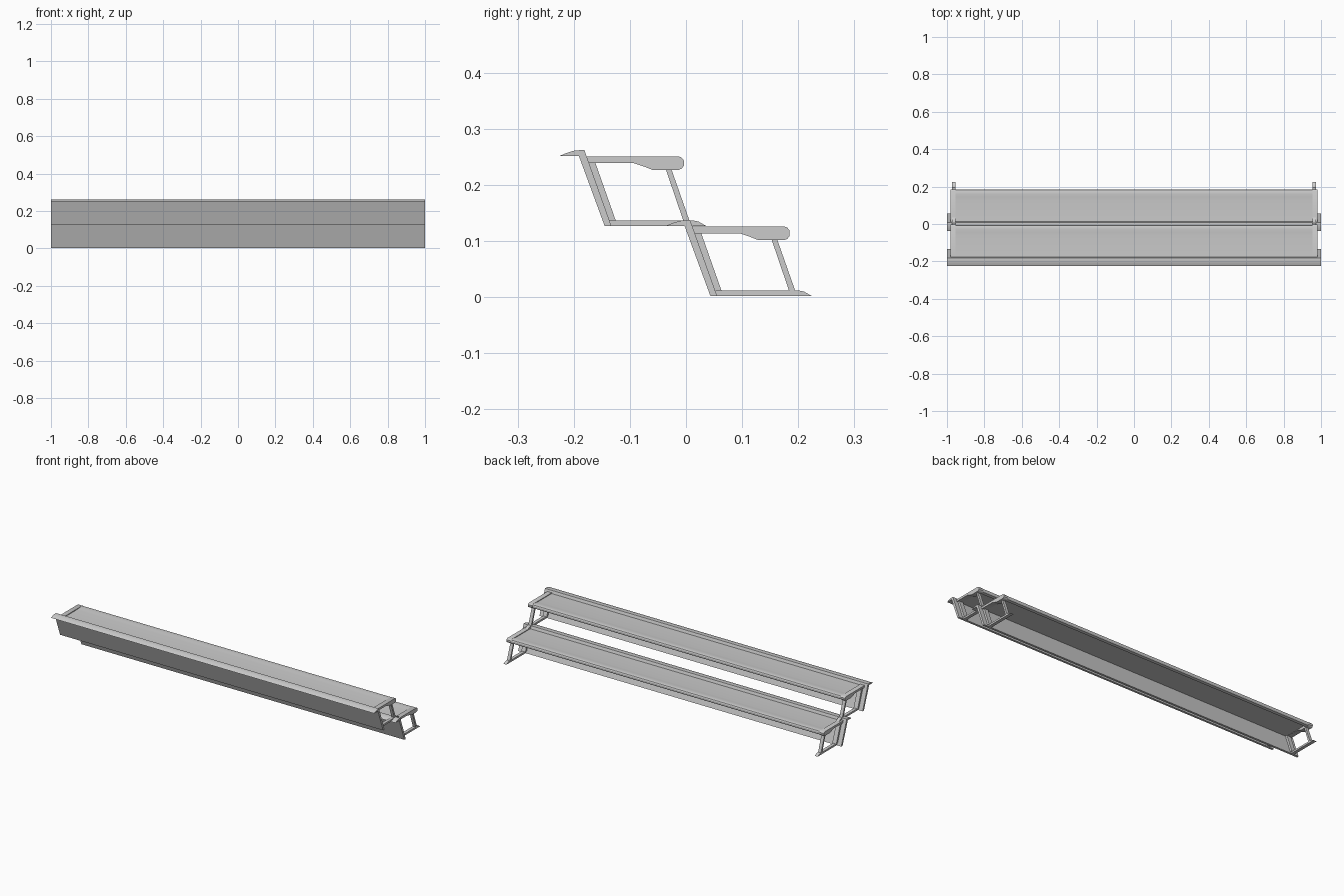
import bpy, bmesh
from mathutils import Vector

cube = bpy.data.objects.get("Cube")
if cube:
    bpy.data.objects.remove(cube, do_unlink=True)

metal = bpy.data.materials.new("grey_metal")
metal.use_nodes = True
GREY = (0.6, 0.6, 0.6, 1)
metal.diffuse_color = GREY
metal.node_tree.nodes["Principled BSDF"].inputs["Base Color"].default_value = GREY

RISE, RUN = 0.125, 0.1885      # step from one tier to the next


def extrude(name, profile, x0, x1, tier):
    """Extrude a (y, z) profile along x, dropped to its tier."""
    bm = bmesh.new()
    dy, dz = tier * RUN, -tier * RISE
    face = bm.faces.new([bm.verts.new((x0, y + dy, z + dz)) for y, z in profile])
    ext = bmesh.ops.extrude_face_region(bm, geom=[face])
    moved = [v for v in ext["geom"] if isinstance(v, bmesh.types.BMVert)]
    bmesh.ops.translate(bm, verts=moved, vec=Vector((x1 - x0, 0, 0)))
    bmesh.ops.recalc_face_normals(bm, faces=bm.faces)
    mesh = bpy.data.meshes.new(name)
    bm.to_mesh(mesh)
    bm.free()
    mesh.materials.append(metal)
    ob = bpy.data.objects.new(name, mesh)
    bpy.context.collection.objects.link(ob)
    bpy.ops.object.select_all(action='DESELECT')
    ob.select_set(True)
    bpy.context.view_layer.objects.active = ob
    bpy.ops.object.shade_smooth_by_angle()
    return ob


def ends(name, profile, x0, x1, tier):
    """The same part at both ends of a bench."""
    extrude("left_" + name, profile, x0, x1, tier)
    extrude("right_" + name, profile, -x1, -x0, tier)


# sloped riser sheet with its curved front lip
riser = [(-0.225, 0.252), (-0.213, 0.257), (-0.2, 0.261), (-0.19, 0.262),
         (-0.181, 0.262), (-0.133, 0.127), (-0.145, 0.127), (-0.191, 0.252)]
# tread sheet, rising into a rounded rear nosing
nose = [(-0.06, 0.247), (-0.045, 0.2485), (-0.03, 0.25), (-0.013, 0.25), (-0.008, 0.248),
        (-0.005, 0.243), (-0.005, 0.235), (-0.008, 0.23), (-0.013, 0.228)]
tread = [(-0.178, 0.247)] + nose + [(-0.024, 0.228), (-0.024, 0.241), (-0.175, 0.241)]
# end bracket that carries the tread
bracket = [(-0.178, 0.251), (-0.013, 0.251), (-0.008, 0.249), (-0.004, 0.244),
           (-0.004, 0.234), (-0.008, 0.229), (-0.013, 0.227), (-0.06, 0.227),
           (-0.075, 0.233), (-0.093, 0.239), (-0.173, 0.239)]
# frame bars under each end
front_leg = [(-0.176, 0.241), (-0.162, 0.241), (-0.125, 0.136), (-0.138, 0.136)]
rear_leg = [(-0.036, 0.228), (-0.026, 0.228), (0.006, 0.137), (-0.005, 0.137)]
foot_bar = [(-0.145, 0.127), (0.036, 0.127), (0.022, 0.135), (0.012, 0.137), (-0.14, 0.137)]

for tier, label in enumerate(("upper", "lower")):
    extrude(label + "_riser", riser, -1, 1, tier)
    extrude(label + "_tread", tread, -0.97, 0.97, tier)
    ends(label + "_tread_bracket", bracket, 0.955, 0.982, tier)
    ends(label + "_front_leg", front_leg, 0.95, 0.975, tier)
    ends(label + "_rear_leg", rear_leg, 0.954, 0.972, tier)
    ends(label + "_foot_bar", foot_bar, 0.954, 0.972, tier)
